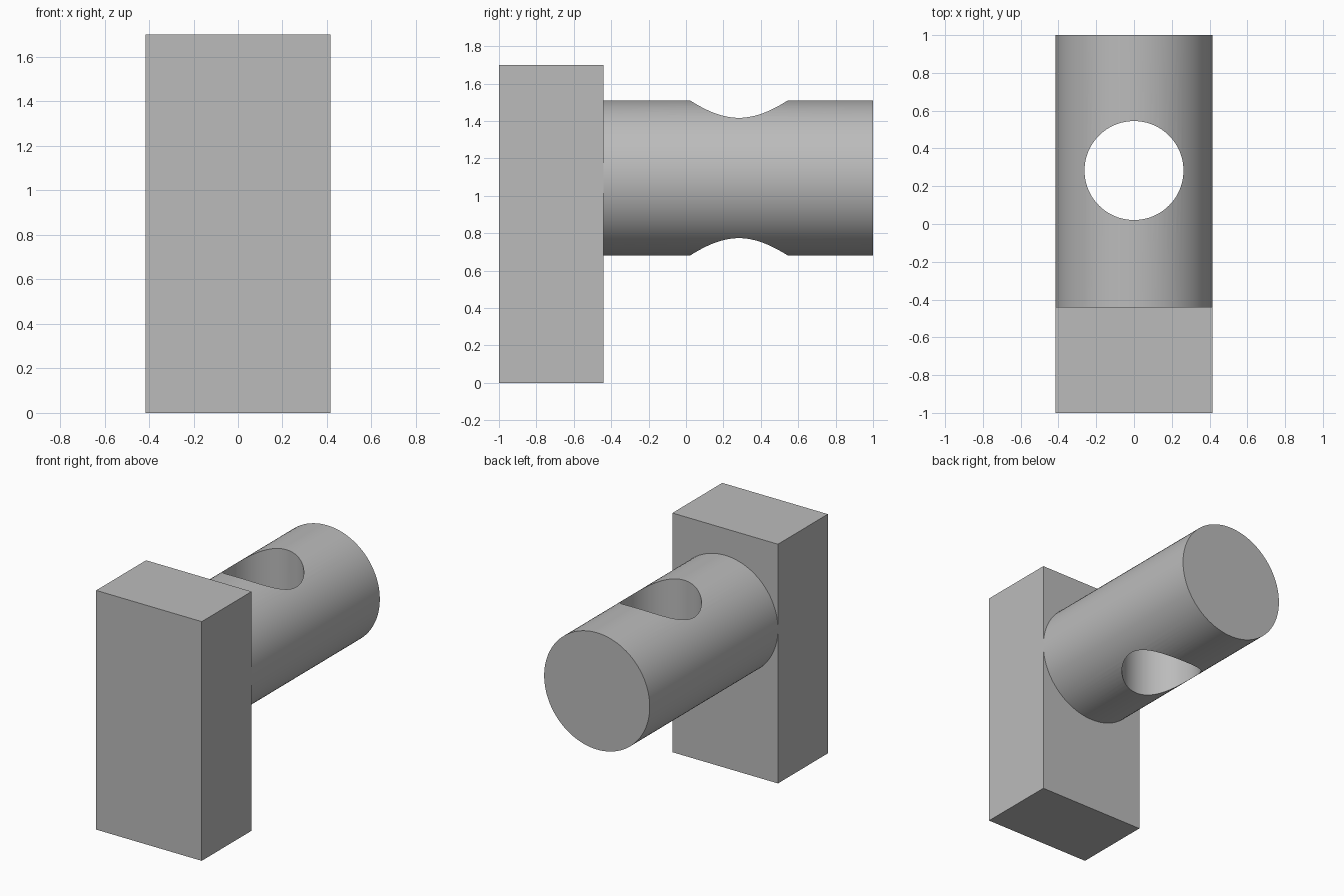
import bpy
from math import radians

cube = bpy.data.objects.get("Cube")
if cube:
    bpy.data.objects.remove(cube, do_unlink=True)

HALF_WIDTH = 0.415
BLOCK_BACK = -0.44
AXIS_Z = 1.095

grey = bpy.data.materials.new("plain_grey")
grey.use_nodes = True
grey.diffuse_color = (0.5, 0.5, 0.5, 1)
grey.node_tree.nodes["Principled BSDF"].inputs["Base Color"].default_value = (0.5, 0.5, 0.5, 1)


def finish(name):
    ob = bpy.context.object
    ob.name = name
    ob.data.materials.append(grey)
    bpy.ops.object.transform_apply(location=False, rotation=True, scale=True)
    return ob


def cylinder(name, radius, depth, location, tilt=0):
    bpy.ops.mesh.primitive_cylinder_add(vertices=96, radius=radius, depth=depth,
                                        location=location, rotation=(tilt, 0, 0))
    return finish(name)


# Upright rectangular block at the front
bpy.ops.mesh.primitive_cube_add(size=1, location=(0, (BLOCK_BACK - 1) / 2, 0.85))
bpy.context.object.scale = (2 * HALF_WIDTH, BLOCK_BACK + 1, 1.7)
finish("front_block")

# Vertical drill for the cross hole
drill = cylinder("hole_cutter", 0.262, 2, (0, 0.283, AXIS_Z))
drill.hide_render = True

# Round bar running backwards, with the hole cut through it
bar = cylinder("round_bar", HALF_WIDTH, 1 - BLOCK_BACK,
               (0, (1 + BLOCK_BACK) / 2, AXIS_Z), radians(90))
cut = bar.modifiers.new("cross_hole", 'BOOLEAN')
cut.operation = 'DIFFERENCE'
cut.solver = 'EXACT'
cut.object = drill
bpy.ops.object.modifier_apply(modifier=cut.name)
bpy.data.objects.remove(drill, do_unlink=True)
bpy.ops.object.shade_smooth_by_angle(angle=radians(30))
